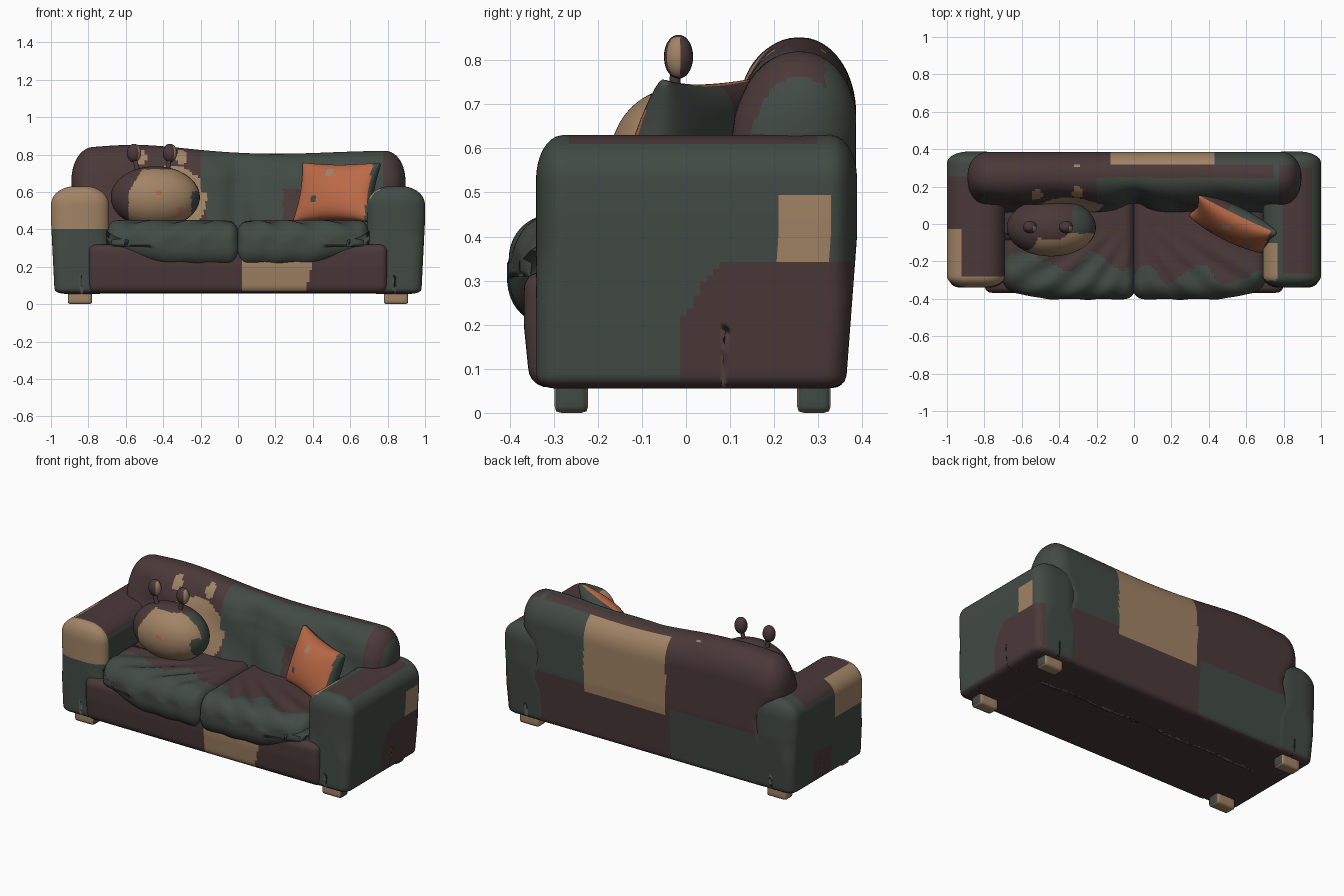
import bpy, bmesh, math
from mathutils import Vector, Matrix

if "Cube" in bpy.data.objects:
    bpy.data.objects.remove(bpy.data.objects["Cube"], do_unlink=True)


def material(name, rgb):
    m = bpy.data.materials.new(name)
    m.use_nodes = True
    m.diffuse_color = (*rgb, 1)
    bsdf = m.node_tree.nodes["Principled BSDF"]
    bsdf.inputs["Base Color"].default_value = (*rgb, 1)
    bsdf.inputs["Roughness"].default_value = 0.9
    return m


GREEN, BROWN, TAN, ORANGE = range(4)
MATS = [material("grey_green_cloth", (0.055, 0.07, 0.06)),
        material("dark_brown_cloth", (0.07, 0.041, 0.041)),
        material("tan_cloth", (0.36, 0.23, 0.13)),
        material("orange_cloth", (0.5, 0.145, 0.063))]


def bump(v, centre, width):
    return math.exp(-((v - centre) / width) ** 2)


def clamp(v, a=0.0, b=1.0):
    return max(a, min(b, v))


def soft_box(name, lo, hi, r, paint, cell=0.015, base_r=None, warp=None, place=None):
    """Box cut into a fine grid, rounded per axis, warped, then painted by a rule."""
    lo, hi, r = Vector(lo), Vector(hi), Vector(r)
    base_r = Vector(base_r) if base_r else r
    bm = bmesh.new()
    bmesh.ops.create_cube(bm, size=1)
    for v in bm.verts:
        v.co = Vector([lo[i] if v.co[i] < 0 else hi[i] for i in range(3)])
    for ax in range(3):
        n = max(4, round((hi[ax] - lo[ax]) / cell))
        normal = Vector([float(i == ax) for i in range(3)])
        for k in range(1, n):
            at = lo + (hi - lo) * (k / n)
            bmesh.ops.bisect_plane(bm, geom=bm.verts[:] + bm.edges[:] + bm.faces[:],
                                   plane_co=at, plane_no=normal, dist=1e-6)
    for v in bm.verts:
        t = clamp(((v.co.z - lo.z) / (hi.z - lo.z) - 0.3) / 0.3)
        rad = base_r.lerp(r, t * t * (3 - 2 * t))
        q = Vector([clamp(v.co[i], lo[i] + rad[i], hi[i] - rad[i]) for i in range(3)])
        d = Vector([(v.co[i] - q[i]) / rad[i] for i in range(3)])
        if d.length > 1e-6:
            d.normalize()
        v.co = q + Vector([d[i] * rad[i] for i in range(3)])
        if warp:
            v.co = Vector(warp(*v.co))
    bm.normal_update()
    for f in bm.faces:
        f.smooth = True
        f.material_index = paint(*f.calc_center_median(), f.normal)
    me = bpy.data.meshes.new(name)
    bm.to_mesh(me)
    bm.free()
    for m in MATS:
        me.materials.append(m)
    ob = bpy.data.objects.new(name, me)
    bpy.context.collection.objects.link(ob)
    if place:
        ob.matrix_world = place
    return ob


def taper_back(y, z):
    return y - 0.03 * max(0, 0.4 - z) / 0.4 if y > 0.1 else y


# Arms
def paint_left_arm(x, y, z, n):
    if n.z < -0.7:
        return BROWN
    if n.x > 0.4 and 0.21 < y < 0.33 and 0.34 < z < 0.5:
        return TAN
    if n.x > 0.3 and y > -0.01 and z < 0.34 - 0.12 * clamp((0.1 - y) / 0.1) ** 2:
        return BROWN
    if n.z > 0.6 and 0.8 < x < 0.95 and -0.27 < y < 0.3:
        return BROWN
    if n.x < -0.3 and z > 0.5 and -0.3 < y < -0.1:
        return TAN
    return GREEN


def paint_right_arm(x, y, z, n):
    if n.z < -0.7:
        return BROWN
    if z > 0.4 and (y < -0.28 or (n.x < -0.3 and y < -0.03)):
        return TAN
    if n.z > 0.45 and z > 0.5 and y < 0.25:
        return BROWN
    if n.x < -0.3 and z < 0.25 and -0.02 < y < 0.16:
        return BROWN
    return GREEN


def warp_arm(x, y, z):
    low = clamp((0.45 - z) / 0.4)
    return x - math.copysign(0.02, x) * low * (abs(x) > 0.85), taper_back(y, z), z


for name, lo, hi, rule in (("left_arm", 0.69, 1.0, paint_left_arm),
                           ("right_arm", -1.0, -0.69, paint_right_arm)):
    soft_box(name, (lo, -0.34, 0.055), (hi, 0.388, 0.63), (0.125, 0.06, 0.1), rule,
             base_r=(0.06, 0.05, 0.025), warp=warp_arm)


# Base with a patch on its front
def paint_base(x, y, z, n):
    return TAN if y < -0.3 and n.z > -0.7 and 0.02 < x < 0.36 + 0.25 * (z - 0.06) else BROWN


soft_box("base", (-0.8, -0.368, 0.058), (0.8, 0.3, 0.32), (0.04, 0.04, 0.04), paint_base,
         warp=lambda x, y, z: (x, y + (0.1 * max(0, 0.2 - z) if y < -0.2 else 0), z))


# Backrest with patched back
def paint_backrest(x, y, z, n):
    if n.z < -0.7:
        return BROWN
    if y > 0.315:
        if -0.13 < x < 0.43 and z > 0.34:
            return TAN
        if z < 0.38:
            return GREEN if x < -0.15 else BROWN
        return GREEN if x > 0.43 else BROWN
    if x < -0.2 or (x < -0.17 and z < 0.6):
        disc = ((x + 0.36) / 0.19) ** 2 + ((z - 0.56) / 0.18) ** 2 < 1
        spots = any(((x - sx) / 0.03) ** 2 + ((z - 0.785) / 0.04) ** 2 < 1 for sx in (-0.52, -0.3))
        return TAN if disc or spots else BROWN
    ridge = n.z > 0.5 and 0.25 < y and x < 0.75
    if ridge or (0.24 < x < 0.36 and z < 0.62) or (0.78 < x < 0.87 and z > 0.6):
        return BROWN
    return GREEN


def warp_backrest(x, y, z):
    up = clamp((z - 0.45) / 0.37)
    x *= 1 - 0.1 * clamp((0.62 - z) / 0.15)
    front = clamp((0.3 - y) / 0.15)
    y += front * (0.04 * bump(x, 0, 0.07) * clamp((0.85 - z) / 0.2)
                  - 0.2 * clamp(0.72 - z, 0, 0.35)
                  + 0.006 * math.sin(14 * x + 18 * z))
    z += up * (0.03 * bump(x, -0.55, 0.32) - 0.018 * bump(x, 0.2, 0.4))
    return x, taper_back(y, z), z


soft_box("backrest", (-0.89, 0.125, 0.056), (0.895, 0.386, 0.822), (0.11, 0.125, 0.16),
         paint_backrest, base_r=(0.04, 0.03, 0.025), warp=warp_backrest)


# Seat cushions with folds fanning out from the middle
def paint_seat(x, y, z, n):
    edge = -0.2 if x < 0 else -0.27
    edge += 0.05 * math.sin(16 * math.atan2(x, y + 0.9))
    return BROWN if y > edge and z > 0.36 else GREEN


def warp_seat(x, y, z):
    out = clamp((abs(x) - 0.3) / 0.4)
    if z < 0.3:
        z += 0.09 * out * out
    if y < -0.1:
        y += 0.06 * out ** 3
    fold = math.sin(30 * math.atan2(abs(x) + 0.1, 0.25 - y) + 9 * y)
    mask = clamp((-y - 0.02) / 0.2) * clamp(abs(x) / 0.15) * clamp((0.72 - abs(x)) / 0.12)
    if z > 0.34:
        z += 0.008 * fold * mask
    elif y < -0.3:
        y += 0.004 * fold * mask
    return x, y, z


for name, lo, hi in (("right_seat_cushion", -0.715, 0.012), ("left_seat_cushion", -0.012, 0.715)):
    soft_box(name, (lo, -0.402, 0.205), (hi, 0.2, 0.443), (0.06, 0.1, 0.1), paint_seat,
             base_r=(0.06, 0.08, 0.1), warp=warp_seat)


# Legs
for sx in (-1, 1):
    for y in (-0.26, 0.29):
        soft_box("leg", (sx * 0.845 - 0.065, y - 0.038, 0), (sx * 0.845 + 0.065, y + 0.038, 0.09),
                 (0.012, 0.012, 0.012), lambda x, y, z, n: GREEN if n.x > 0.7 else TAN)


# Round cushion with feelers
def paint_ball(x, y, z, n):
    if y < -0.05:
        if any(math.hypot(x - a, z - b) < 0.016 for a, b in ((-0.425, 0.595), (-0.31, 0.505))):
            return ORANGE
        if x > -0.25 and z < 0.6:
            return GREEN
        if x > -0.585 + 0.6 * max(0, z - 0.6) and z < 0.72:
            return TAN
    return GREEN if x > -0.33 and y > -0.07 else BROWN


BALL = Vector((-0.442, -0.018, 0.572))
soft_box("round_cushion", BALL - Vector((0.238, 0.155, 0.165)), BALL + Vector((0.238, 0.155, 0.165)),
         (0.237, 0.154, 0.164), paint_ball, cell=0.012)

for x, lean in ((-0.556, 0.03), (-0.364, -0.02)):
    tip = Vector((x, -0.017, 0.808))
    half = Vector((0.038, 0.033, 0.05))
    soft_box("feeler_knob", tip - half, tip + half, half * 0.99,
             lambda x, y, z, n: TAN if n.x > 0.5 and y < -0.015 else BROWN, cell=0.01)
    cu = bpy.data.curves.new("feeler_stalk", "CURVE")
    cu.dimensions = "3D"
    cu.bevel_depth = 0.012
    cu.bevel_resolution = 3
    sp = cu.splines.new("POLY")
    sp.points.add(2)
    for p, (k, z, rad) in zip(sp.points, ((1, 0.68, 2.4), (0.5, 0.73, 1.1), (0, 0.79, 0.9))):
        p.co = (x + lean * k, -0.025, z, 1)
        p.radius = rad
    cu.materials.append(MATS[BROWN])
    bpy.context.collection.objects.link(bpy.data.objects.new("feeler_stalk", cu))


# Square throw pillow, turned and leaning back
W, T, H = 0.235, 0.085, 0.17


def warp_pillow(x, y, z):
    u, w = clamp(abs(x) / W), clamp(abs(z) / H)
    y *= 0.06 + 0.94 * ((1 - u * u) * (1 - w * w)) ** 0.45
    return x * (1 - 0.1 * (1 - w * w)), y, z * (1 - 0.1 * (1 - u * u))


def paint_pillow(x, y, z, n):
    if y > 0:
        return BROWN if x < -0.05 and z > 0.02 else GREEN
    if math.hypot(x + 0.03, z - 0.09) < 0.025:
        return TAN
    if math.hypot(x + 0.1, z + 0.06) < 0.02 or x > 0.2:
        return GREEN
    return ORANGE


soft_box("throw_pillow", (-W, -T, -H), (W, T, H), (0.02, 0.02, 0.02), paint_pillow, cell=0.012,
         warp=warp_pillow,
         place=Matrix.Translation((0.53, 0.0, 0.597)) @ Matrix.Rotation(math.radians(-26), 4, "Z")
         @ Matrix.Rotation(math.radians(-20), 4, "X"))
